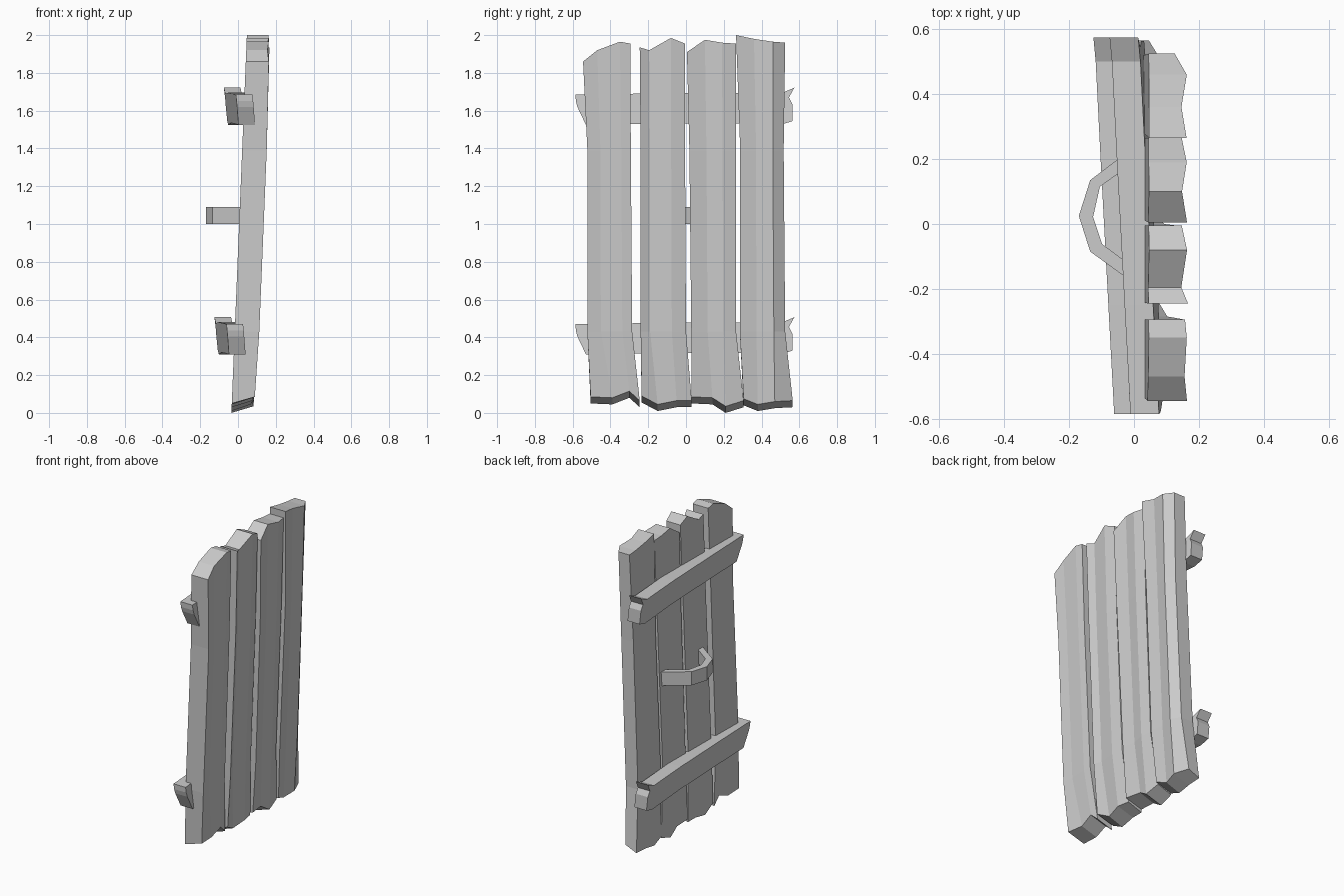
import bpy, bmesh

if "Cube" in bpy.data.objects:
    bpy.data.objects.remove(bpy.data.objects["Cube"])


def loft(name, rings, n):
    """Skin rings made of two opposite columns of n points, with stripped end caps."""
    bm = bmesh.new()
    rows = [[bm.verts.new(p) for p in ring] for ring in rings]
    m = 2 * n
    for a, b in zip(rows, rows[1:]):
        for i in range(m):
            j = (i + 1) % m
            bm.faces.new((a[i], a[j], b[j], b[i]))
    for r in (rows[0], rows[-1]):
        for i in range(n - 1):
            bm.faces.new((r[i], r[i + 1], r[m - 2 - i], r[m - 1 - i]))
    bmesh.ops.recalc_face_normals(bm, faces=bm.faces)
    me = bpy.data.meshes.new(name)
    bm.to_mesh(me)
    bm.free()
    ob = bpy.data.objects.new(name, me)
    bpy.context.collection.objects.link(ob)
    return ob


def back_x(z):
    """Back plane of the leaning door."""
    return -0.035 + 0.041 * z


# planks: top (y, z), bottom (y, z), left/right edges at z 1.4 and 0.42, thickness per column
planks = [
    ([(-.545, 1.86), (-.47, 1.92), (-.35, 1.965), (-.295, 1.955)],
     [(-.505, .05), (-.39, .045), (-.30, .08), (-.245, .03)],
     (-.522, -.292), (-.522, -.285), (.122, .112, .117, .112)),
    ([(-.245, 1.935), (-.195, 1.92), (-.08, 1.985), (-.005, 1.955)],
     [(-.235, .055), (-.15, .01), (-.05, .03), (.03, .03)],
     (-.24, -.005), (-.24, 0), (.122, .102, .117, .102)),
    ([(.005, 1.91), (.10, 1.975), (.19, 1.96), (.265, 1.955)],
     [(.03, .05), (.14, .045), (.21, .0), (.305, .03)],
     (.018, .265), (.028, .265), (.12, .102, .117, .102)),
    ([(.265, 2.0), (.36, 1.98), (.46, 1.965), (.525, 1.96)],
     [(.305, .04), (.38, .01), (.47, .025), (.565, .03)],
     (.287, .517), (.285, .525), (.115, .10, .117, .08)),
]
for k, (top, bot, upper, lower, thick) in enumerate(planks):
    def mid(edges, z):
        t = [(p[0] - top[0][0]) / (top[3][0] - top[0][0]) for p in top]
        return [(edges[0] + (edges[1] - edges[0]) * f, z) for f in t]
    rings = []
    for r, row in enumerate((bot, mid(lower, .43), mid(upper, 1.39), top)):
        lift = .035 if r == 0 else 0
        bulge = .008 if r in (1, 2) else 0
        front = [(back_x(z) + t + bulge, y, z + lift) for (y, z), t in zip(row, thick)]
        back = [(back_x(z), y, z) for y, z in row]
        rings.append(front + back[::-1])
    loft(f"plank_{k + 1}", rings, 4)

# cross beams: (y, z) columns from the tapered end to the split end
columns = [
    [(-.585, 1.685), (-.583, 1.65), (-.575, 1.62), (-.53, 1.525)],
    [(-.25, 1.69), (-.25, 1.65), (-.25, 1.62), (-.25, 1.53)],
    [(.2, 1.695), (.2, 1.66), (.2, 1.63), (.2, 1.535)],
    [(.5, 1.69), (.5, 1.66), (.5, 1.63), (.5, 1.525)],
    [(.574, 1.722), (.545, 1.67), (.563, 1.635), (.565, 1.545)],
]
for name, dx, dz in (("upper_beam", 0, 0), ("lower_beam", -.05, -1.215)):
    rings = []
    for col in columns:
        def side(off):
            return [(off - .052 * y + .01 * (1.6 - z) / .1 + dx, y, z + dz) for y, z in col]
        rings.append(side(.055) + side(-.033)[::-1])
    loft(name, rings, 4)

# handle: bent flat bar
outer = [(.01, .245), (-.135, .135), (-.17, .025), (-.135, -.085), (.01, -.19)]
inner = [(.01, .197), (-.105, .115), (-.126, .022), (-.098, -.062), (.01, -.142)]
rings = [[(*o, 1.0), (*o, 1.09), (*i, 1.09), (*i, 1.0)] for o, i in zip(outer, inner)]
loft("handle", rings, 2)
